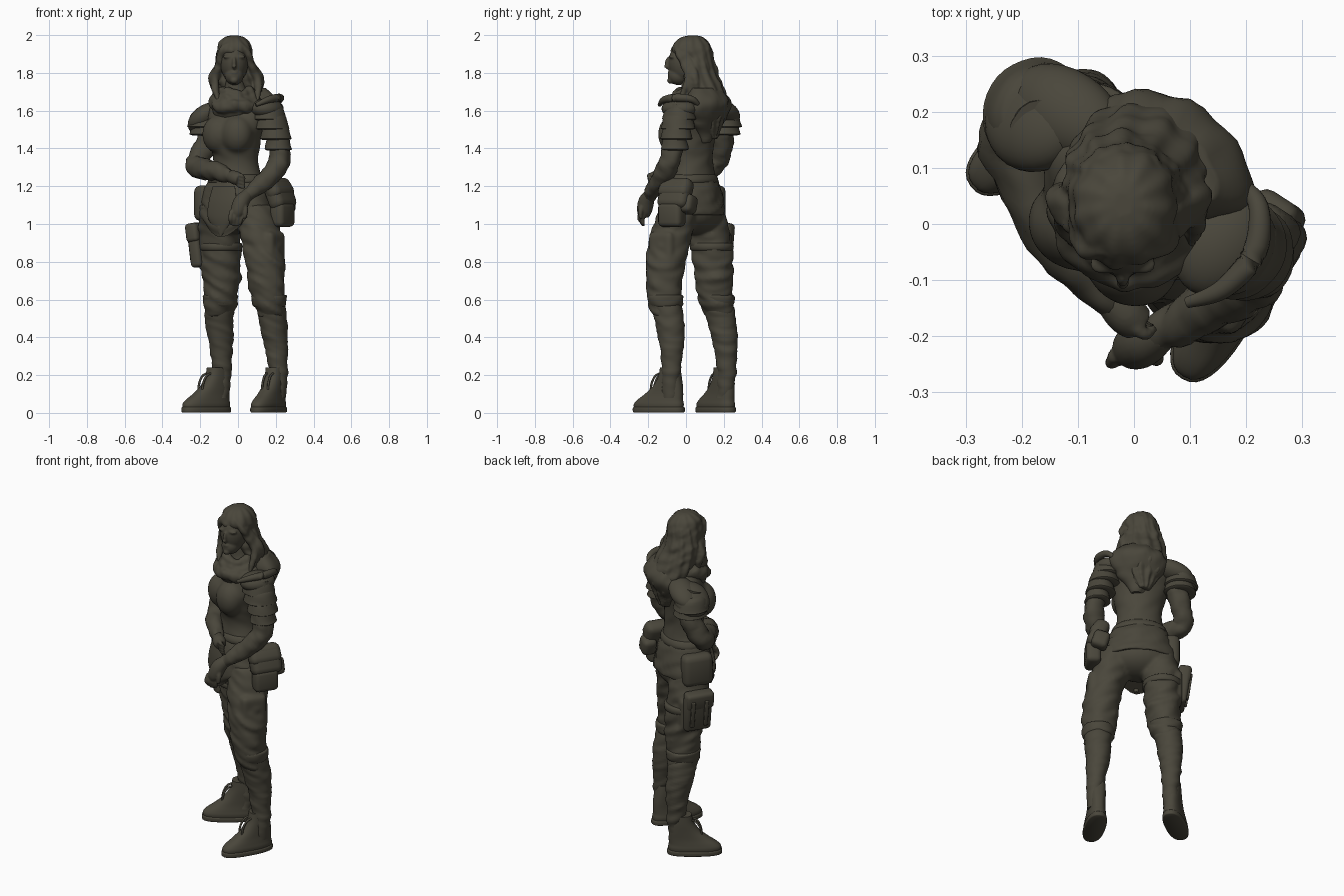
import bpy, bmesh, math
from mathutils import Vector, Matrix, noise
YAW = math.radians(-33)  # the body is turned, the head faces the front
mat = bpy.data.materials.new("dark olive clay")
mat.diffuse_color = (0.068, 0.062, 0.044, 1)

def finish(name, bm):
    bmesh.ops.recalc_face_normals(bm, faces=bm.faces)
    me = bpy.data.meshes.new(name)
    bm.to_mesh(me)
    bm.free()
    me.materials.append(mat)
    me.shade_smooth()
    me.set_sharp_from_angle(angle=math.radians(50))
    bpy.context.collection.objects.link(bpy.data.objects.new(name, me))

def fuse(name, parts, voxel, rounds):
    """join parts into one soft sculpted surface"""
    obs = [o for o in bpy.data.objects if o.name.split(".")[0] in parts]
    bpy.ops.object.select_all(action='DESELECT')
    for o in obs:
        o.select_set(True)
    bpy.context.view_layer.objects.active = obs[0]
    bpy.ops.object.join()
    obs[0].name = name
    m = obs[0].modifiers.new("skin", 'REMESH')
    m.mode, m.voxel_size, m.use_smooth_shade = 'VOXEL', voxel, True
    s = obs[0].modifiers.new("soften", 'SMOOTH')
    s.factor, s.iterations = .5, rounds

def spline(pts, n):
    pts, out = [Vector(p) for p in pts], []
    for i in range(len(pts) - 1):
        a, b, c, d = pts[max(i - 1, 0)], pts[i], pts[i + 1], pts[min(i + 2, len(pts) - 1)]
        for t in [k / n for k in range(n)]:
            out.append(0.5 * (2 * b + (c - a) * t + (2 * a - 5 * b + 4 * c - d) * t * t
                              + (3 * b - a - 3 * c + d) * t ** 3))
    return out + [pts[-1]]

def loft(name, rings, yaw=YAW, n=6, sides=36, p=1.0, amp=0.0, freq=(12, 30), upright=True, drop=0.0, groove=0.0):
    """rings: (x, y, z, half width, half depth), skinned along a smooth path"""
    rings, bm, loops = spline(rings, n), bmesh.new(), []
    for i, r in enumerate(rings):
        c = Vector(r[:3])
        X = Vector((math.cos(yaw), math.sin(yaw), 0))
        Y = Vector((-math.sin(yaw), math.cos(yaw), 0))
        if not upright:
            t = Vector(rings[min(i + 1, len(rings) - 1)][:3]) - Vector(rings[max(i - 1, 0)][:3])
            X = t.cross(-Y).normalized()
            Y = X.cross(t).normalized()
        loop = []
        for th in [2 * math.pi * k / sides for k in range(sides)]:
            cs, sn = math.cos(th), math.sin(th)
            co = (c + X * max(r[3], .002) * math.copysign(abs(cs) ** p, cs)
                  + Y * max(r[4], .002) * math.copysign(abs(sn) ** p, sn))
            s = amp * noise.noise(Vector((co.x * freq[0], co.y * freq[0], co.z * freq[1] + co.x * 14)))
            co += (co - c).normalized() * (s + groove * math.sin(th * 11 + c.z * 14))
            co.z -= drop * max(0, -sn) ** 4 * (i / (len(rings) - 1)) ** 2
            loop.append(bm.verts.new(co))
        loops.append(loop)
    for A, B in zip(loops, loops[1:]):
        for k in range(sides):
            bm.faces.new((A[k], A[(k + 1) % sides], B[(k + 1) % sides], B[k]))
    bm.faces.new(loops[0])
    bm.faces.new(loops[-1])
    finish(name, bm)

def tube(name, pts, **kw):
    loft(name, [(*q, q[3]) for q in pts], upright=False, **{"sides": 20, **kw})

def solid(name, loc, size, yaw=YAW, tilt=0.0, bevel=0.0):
    """ellipsoid, or a rounded box when bevel is given"""
    bm = bmesh.new()
    M = (Matrix.Translation(loc) @ Matrix.Rotation(yaw, 4, 'Z') @ Matrix.Rotation(tilt, 4, 'Y')
         @ Matrix.Diagonal((*size, 1)))
    if bevel:
        bmesh.ops.create_cube(bm, size=2, matrix=M)
        bmesh.ops.bevel(bm, geom=bm.edges[:], offset=bevel, segments=3, profile=.5, affect='EDGES')
    else:
        bmesh.ops.create_uvsphere(bm, u_segments=28, v_segments=18, radius=1, matrix=M)
    finish(name, bm)

def W(l, f, z):
    """body-left, body-forward, height -> world"""
    return (-.01 + .84 * l - .54 * f, .035 - .54 * l - .84 * f, z)

# torso
loft("torso", [(*W(0, 0, 1.16), .17, .13), (*W(0, 0, 1.24), .145, .115), (*W(0, 0, 1.33), .124, .104),
               (*W(0, .01, 1.42), .138, .118), (*W(0, .005, 1.51), .158, .127), (*W(0, -.02, 1.6), .175, .105),
               (*W(0, -.03, 1.66), .13, .085), (-.01, .04, 1.7, .07, .07), (-.02, .03, 1.78, .05, .05)],
     amp=.008, freq=(10, 22))
for s in (1, -1):
    solid("bust", W(s * .06, .085, 1.475), (.087, .077, .1))
fuse("jacket_torso", ["torso", "bust"], .01, 16)
# tunic skirt with a pointed front, belt
loft("tunic_skirt", [(*W(0, 0, 1.25), .14, .113), (*W(0, 0, 1.19), .175, .137), (*W(0, 0, 1.12), .197, .15),
                     (*W(0, 0, 1.055), .208, .16), (*W(0, 0, 1.05), .195, .145)], amp=.012, drop=.12)
loft("waist_belt", [(*W(0, 0, 1.262), .135, .108), (*W(0, 0, 1.255), .147, .119), (*W(0, 0, 1.225), .16, .127),
                    (*W(0, 0, 1.215), .15, .115)], n=2)
loft("front_flap", [(*W(.01, .135, 1.2), .07, .012), (*W(.01, .15, 1.12), .085, .016), (*W(.0, .155, 1.04), .08, .016),
                    (*W(0, .15, .985), .045, .014), (*W(0, .145, .94), .008, .01)])
# trousers with thigh pockets
solid("pelvis", W(0, -.005, 1.06), (.18, .145, .115))
loft("left_leg", [(.09, -.03, 1.1, .1, .11), (.112, -.065, .98, .106, .115), (.135, -.1, .86, .105, .11),
                  (.147, -.11, .75, .102, .102), (.154, -.115, .65, .095, .092), (.162, -.11, .58, .085, .085),
                  (.178, -.1, .51, .07, .075)], amp=.016, freq=(9, 26), n=8)
loft("right_leg", [(-.1, .09, 1.1, .1, .11), (-.1, .115, .98, .106, .112), (-.09, .135, .86, .102, .11),
                   (-.087, .145, .75, .1, .106), (-.088, .15, .65, .092, .099), (-.093, .158, .58, .083, .09),
                   (-.1, .178, .51, .07, .076)], amp=.016, freq=(9, 26), n=8)
solid("thigh_pocket", (.188, -.125, .86), (.035, .075, .1), bevel=.025)
solid("thigh_pocket", (-.155, .17, .86), (.035, .075, .1), bevel=.025)
fuse("trousers", ["pelvis", "left_leg", "right_leg", "thigh_pocket"], .01, 4)
# boots: shaft, foot, sole, laces, knee cuff
shafts = {"left": [(.166, -.108, .6), (.185, -.09, .5), (.197, -.077, .4), (.207, -.077, .3), (.215, -.079, .2), (.21, -.083, .08)],
          "right": [(-.095, .162, .6), (-.1, .185, .5), (-.093, .204, .4), (-.087, .213, .3), (-.082, .215, .2), (-.093, .205, .08)]}
for side, x, y, deg in (("left", .162, -.144, -30), ("right", -.168, .157, -54)):
    loft(side + "_boot_shaft", [(*c, r, r * 1.06) for c, r in zip(shafts[side], (.077, .074, .067, .055, .047, .042))],
         amp=.008, freq=(10, 36), n=8)
    yaw = math.radians(deg)
    bx, by, cx, cy = -math.sin(yaw), math.cos(yaw), math.cos(yaw), math.sin(yaw)
    for part, rows in (("_boot_foot", ((.02, .05, .135, 0), (.045, .053, .137, 0), (.068, .05, .126, .008), (.1, .046, .104, .032),
                                       (.14, .045, .08, .055), (.19, .045, .06, .068), (.24, .043, .05, .07))),
                       ("_sole", ((.003, .052, .138, 0), (.008, .056, .142, 0), (.026, .056, .142, 0), (.032, .05, .137, 0)))):
        loft(side + part, [(x + bx * o, y + by * o, z, a * 1.05, b * 1.07) for z, a, b, o in rows], yaw=yaw, p=.81, n=5)
    for k in (-.018, .018):
        tube(side + "_lace_loop", [(x + bx * o + cx * k, y + by * o + cy * k, z, .006) for o, z in
                                   ((.02, .21), (-.012, .195), (-.035, .15), (-.04, .09))], sides=8)
    loft(side + "_boot_cuff", [(*shafts[side][0][:2], z, a, a * 1.03) for z, a in
                               ((.625, .083), (.615, .092), (.575, .088), (.56, .078))], n=3, amp=.008)
# right thigh holster
loft("right_thigh_strap", [(-.09, .137, z, a, a * 1.06) for z, a in ((.9, .1), (.895, .11), (.865, .11), (.86, .1))], n=2)
solid("right_thigh_holster", (-.198, .175, .885), (.033, .078, .115), tilt=-.14, bevel=.02)
solid("right_holster_flap", (-.209, .175, .955), (.037, .082, .05), tilt=-.14, bevel=.02)
for f in (-.04, .04):
    solid("holster_strap", (-.228 - .54 * f, .195 - .84 * f, .88), (.008, .012, .08), tilt=-.14, bevel=.005)
# hip pouches
solid("left_hip_pouch", (.22, -.055, 1.16), (.045, .09, .085), tilt=-.4, bevel=.035)
solid("left_pouch_flap", (.215, -.055, 1.185), (.043, .094, .055), tilt=-.6, bevel=.035)
solid("left_lower_pouch", (.235, -.075, 1.05), (.042, .07, .065), bevel=.025)
solid("left_back_pouch", (.25, .01, 1.105), (.046, .04, .05), tilt=-.3, bevel=.025)
solid("right_hip_pouch", (-.16, .125, 1.11), (.045, .088, .095), bevel=.035)
# arms and hands
tube("left_arm", [(.175, -.035, 1.62, .055), (.2, -.05, 1.5, .058), (.22, -.068, 1.4, .055), (.215, -.09, 1.32, .056),
                  (.17, -.125, 1.255, .053), (.1, -.165, 1.195, .043), (.045, -.195, 1.15, .034)], amp=.01, freq=(20, 25))
tube("right_arm", [(-.165, .165, 1.62, .058), (-.145, .188, 1.5, .06), (-.18, .188, 1.4, .057), (-.22, .15, 1.315, .058),
                   (-.178, .05, 1.29, .055), (-.125, -.045, 1.28, .05), (-.07, -.105, 1.265, .04), (-.035, -.14, 1.25, .032)],
     amp=.01, freq=(20, 25))
tube("left_palm", [(.055, -.19, 1.16, .03), (.02, -.21, 1.12, .042), (.0, -.22, 1.07, .04), (-.01, -.222, 1.04, .028)])
tube("right_palm", [(-.045, -.13, 1.255, .03), (-.015, -.16, 1.245, .037), (.01, -.18, 1.235, .032)])
for d in (-.03, -.011, .008, .027):
    tube("left_finger", [(-.003 + d, -.225 + .3 * d, 1.07, .013), (-.01 + d, -.238 + .3 * d, 1.03, .012),
                         (-.012 + d * .8, -.225, .985 + abs(d) * .4, .008)], sides=10)
    tube("right_finger", [(.0, -.175 - d * .25, 1.235 + d, .012), (.02, -.19 - d * .25, 1.228 + d, .011),
                          (.036, -.185, 1.215 + d * .8, .007)], sides=10)
tube("left_thumb", [(.03, -.225, 1.12, .016), (.04, -.24, 1.07, .014), (.035, -.24, 1.03, .009)], sides=10)
fuse("left_hand", ["left_palm", "left_finger", "left_thumb"], .005, 3)
fuse("right_hand", ["right_palm", "right_finger"], .005, 3)
# layered shoulder armour
solid("left_shoulder_cap", (.155, -.035, 1.61), (.08, .1, .055))
tube("left_shoulder_rim", [(.095, -.14, 1.63, .01), (.16, -.115, 1.658, .018), (.215, -.05, 1.668, .022),
                           (.222, .03, 1.66, .018), (.19, .075, 1.62, .01)])
solid("right_shoulder_cap", (-.172, .19, 1.56), (.108, .1, .062), tilt=-.7)
solid("right_back_plate", (-.12, .2, 1.595), (.115, .075, .055), tilt=-.4)
for side, x, y, z, r in (("left", .165, -.035, 1.585, .083), ("left", .18, -.042, 1.535, .085), ("left", .2, -.05, 1.48, .078),
                         ("left", .213, -.06, 1.425, .068), ("right", -.172, .195, 1.545, .092), ("right", -.166, .195, 1.505, .086)):
    loft(side + "_arm_plate", [(x, y, z + h, r * m, r * m * 1.04) for h, m in
                               ((.05, .65), (.03, .86), (-.02, 1.03), (-.03, 1.05), (-.036, .85))], n=3, amp=.004)
# scarf folds and the hood on the back
for k, (z, r, t) in enumerate(((1.645, .108, .036), (1.675, .088, .032), (1.705, .07, .028))):
    tube("scarf_fold", [(-.008 + r * math.cos(a), .025 + r * math.sin(a), z + .025 * math.sin(a) + .008 * math.sin(3 * a + k), t)
                        for a in [2 * math.pi * j / 12 + k for j in range(13)]], amp=.012, freq=(25, 25))
solid("scarf_drape", W(.0, .07, 1.605), (.1, .05, .06))
fuse("scarf", ["scarf_fold", "scarf_drape"], .007, 3)
loft("hood", [(*W(.02, -.09, 1.72), .1, .06), (*W(.02, -.115, 1.66), .145, .09), (*W(.02, -.12, 1.6), .155, .085),
              (*W(.02, -.105, 1.52), .1, .055), (*W(.02, -.1, 1.43), .03, .02)], amp=.015, freq=(14, 14))
# head and face
for loc, rad in (((-.02, -.003, 1.855), (.074, .09, .11)), ((-.02, -.04, 1.785), (.05, .055, .05)),
                 ((-.02, -.08, 1.76), (.022, .02, .018)), ((-.02, -.09, 1.85), (.012, .022, .036)),
                 ((-.02, -.102, 1.834), (.012, .015, .01)), ((-.02, -.081, 1.8), (.022, .016, .014)),
                 ((-.052, -.072, 1.885), (.028, .018, .01)), ((.012, -.072, 1.885), (.028, .018, .01))):
    solid("head", loc, rad, 0)
fuse("face", ["head"], .005, 5)
# hair: cap, long back mass, loose side strands
loft("hair_cap", [(-.02, .035, 1.998, .02, .025), (-.02, .033, 1.988, .05, .06), (-.02, .03, 1.96, .08, .09),
                  (-.02, .03, 1.915, .094, .108), (-.02, .052, 1.87, .096, .092), (-.018, .07, 1.82, .1, .085)],
     yaw=0, groove=.003, amp=.006, sides=66)
loft("back_hair", [(-.018, .06, 1.93, .08, .07), (-.018, .07, 1.85, .1, .082), (-.005, .085, 1.77, .117, .09),
                   (.015, .112, 1.69, .125, .096), (.035, .135, 1.61, .115, .088), (.045, .14, 1.52, .08, .05),
                   (.045, .14, 1.45, .03, .02)], yaw=-.25, groove=.005, amp=.01, sides=66)
for s in (-1, 1):
    for o in (0, .016, .032):
        tube("side_strand", [(-.02 + s * .03, -.045 + o, 1.95, .016), (-.02 + s * .068, -.04 + o, 1.91, .02),
                             (-.015 + s * .085, -.005 + o, 1.84, .022), (-.01 + s * (.112 + o * .5), .015 + o, 1.77, .022),
                             (-.005 + s * .112, -.01 + 2 * o, 1.7, .018), (s * .1, -.04 + 2 * o, 1.64, .008)],
             sides=12, amp=.006, freq=(30, 30))
fuse("long_hair", ["hair_cap", "back_hair", "side_strand"], .006, 2)
